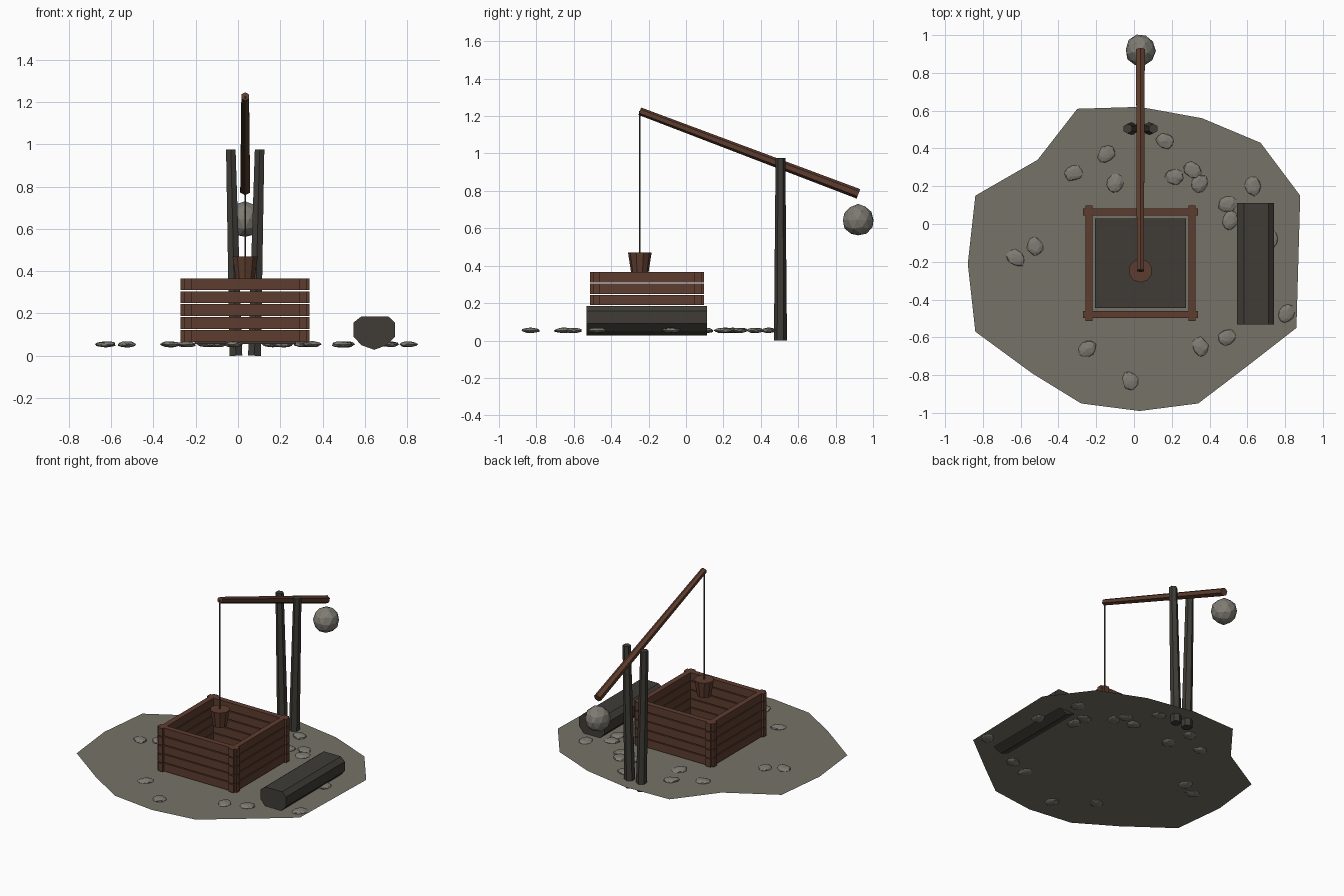
import bpy
import bmesh
import random
from math import radians
from mathutils import Vector, Matrix

random.seed(4)
cube = bpy.data.objects.get("Cube")
if cube:
    bpy.data.objects.remove(cube, do_unlink=True)


def material(name, r, g, b):
    mat = bpy.data.materials.new(name)
    mat.use_nodes = True
    mat.diffuse_color = (r, g, b, 1)
    mat.node_tree.nodes["Principled BSDF"].inputs["Base Color"].default_value = (r, g, b, 1)
    return mat


EARTH = material("dry earth", .18, .17, .135)
STONE = material("grey stone", .21, .20, .17)
BROWN = material("brown wood", .11, .046, .028)
DARK = material("dark weathered wood", .05, .046, .038)
WATER = material("murky water", .05, .046, .038)
ROPE = material("rope", .08, .06, .045)


def finish(name, bm, mat):
    """Turn a bmesh into a flat-shaded object."""
    bmesh.ops.recalc_face_normals(bm, faces=bm.faces)
    mesh = bpy.data.meshes.new(name)
    bm.to_mesh(mesh)
    bm.free()
    mesh.materials.append(mat)
    obj = bpy.data.objects.new(name, mesh)
    bpy.context.collection.objects.link(obj)
    return obj


def add_box(bm, centre, size):
    bmesh.ops.create_cube(bm, size=1, matrix=Matrix.Translation(centre) @ Matrix.Diagonal((*size, 1)))


def tapered_pole(name, start, end, r_start, r_end, sides, mat):
    """Straight pole between two points."""
    start, end = Vector(start), Vector(end)
    axis = end - start
    turn = Vector((0, 0, 1)).rotation_difference(axis).to_matrix().to_4x4()
    bm = bmesh.new()
    bmesh.ops.create_cone(bm, cap_ends=True, segments=sides, radius1=r_start, radius2=r_end,
                          depth=axis.length,
                          matrix=Matrix.Translation((start + end) / 2) @ turn)
    return finish(name, bm, mat)


def rock(name, centre, size, detail, rough, mat):
    """Faceted lump with uneven corners."""
    bm = bmesh.new()
    bmesh.ops.create_icosphere(bm, subdivisions=detail, radius=1)
    for v in bm.verts:
        v.co *= random.uniform(1 - rough, 1)
    spin = Matrix.Rotation(random.uniform(0, radians(360)), 4, "Z")
    bm.transform(Matrix.Translation(centre) @ spin @ Matrix.Diagonal((*size, 1)))
    return finish(name, bm, mat)


# Ground patch
GROUND_Z = .052
outline = [(.03, .62), (.36, .56), (.67, .43), (.88, .15), (.86, -.55), (.59, -.76),
           (.34, -.95), (.03, -.99), (-.28, -.95), (-.54, -.79), (-.84, -.57),
           (-.88, -.21), (-.84, .15), (-.51, .34), (-.3, .61)]
bm = bmesh.new()
face = bm.faces.new([bm.verts.new((x, y, GROUND_Z)) for x, y in outline])
face.normal_update()
if face.normal.z < 0:
    face.normal_flip()
mesh = bpy.data.meshes.new("ground_patch")
bm.to_mesh(mesh)
bm.free()
mesh.materials.append(EARTH)
bpy.context.collection.objects.link(bpy.data.objects.new("ground_patch", mesh))

# Loose flat stones
spots = [(-.145, .37), (.165, .44), (-.32, .27), (-.1, .215), (.215, .25), (.31, .285),
         (.345, .215), (.63, .2), (.495, .105), (.51, .02), (-.525, -.12), (-.625, -.18),
         (-.245, -.66), (-.02, -.83), (.35, -.65), (.49, -.6), (.805, -.475), (.72, -.08)]
for x, y in spots:
    rock("flat_stone", (x, y, .054), (.056, .046, .016), 2, .2, STONE)

# Well curb: crossed planks with overhanging ends
WELL = Vector((.034, -.208, 0))
REACH, LENGTH, THICK, HEIGHT, PITCH = .272, .61, .037, .055, .0613
for side, name in ((-1, "front_planks"), (1, "back_planks")):
    bm = bmesh.new()
    for i in range(5):
        add_box(bm, WELL + Vector((0, side * REACH, .0935 + i * PITCH)), (LENGTH, THICK, HEIGHT))
    finish(name, bm, BROWN)
for side, name in ((-1, "right_planks"), (1, "left_planks")):
    bm = bmesh.new()
    for i in range(5):
        add_box(bm, WELL + Vector((side * REACH, 0, .0935 + i * PITCH)), (THICK, LENGTH, HEIGHT))
    finish(name, bm, BROWN)

# Water in the well
bm = bmesh.new()
add_box(bm, WELL + Vector((0, 0, .06)), (.48, .475, .008))
finish("well_water", bm, WATER)

# Forked support posts
for side, name in ((-1, "right_post"), (1, "left_post")):
    tapered_pole(name, (.034 + side * .044, .505, 0), (.034 + side * .068, .505, .975),
                 .035, .026, 6, DARK)

# Sweep beam, rope, bucket and counterweight
TIP = Vector((.034, -.247, 1.226))
tapered_pole("sweep_beam", (.034, .922, .784), TIP, .027, .021, 6, BROWN)
tapered_pole("rope", (TIP.x, TIP.y, .46), TIP, .005, .005, 6, ROPE)
tapered_pole("bucket", (TIP.x, TIP.y, .36), (TIP.x, TIP.y, .47), .046, .063, 10, BROWN)
rock("counterweight_stone", (.034, .92, .644), (.088, .083, .087), 2, .07, STONE)

# Hollowed-side log bench with a flat top
section = [(-.062, .185), (-.098, .157), (-.098, .09), (-.06, .05), (0, .028),
           (.06, .05), (.098, .09), (.098, .157), (.068, .185)]
bm = bmesh.new()
cap = bm.faces.new([bm.verts.new((.644 + x, -.533, z)) for x, z in section])
grown = bmesh.ops.extrude_face_region(bm, geom=[cap], use_keep_orig=True)
bmesh.ops.translate(bm, vec=(0, .645, 0),
                    verts=[e for e in grown["geom"] if isinstance(e, bmesh.types.BMVert)])
finish("log_bench", bm, DARK)
